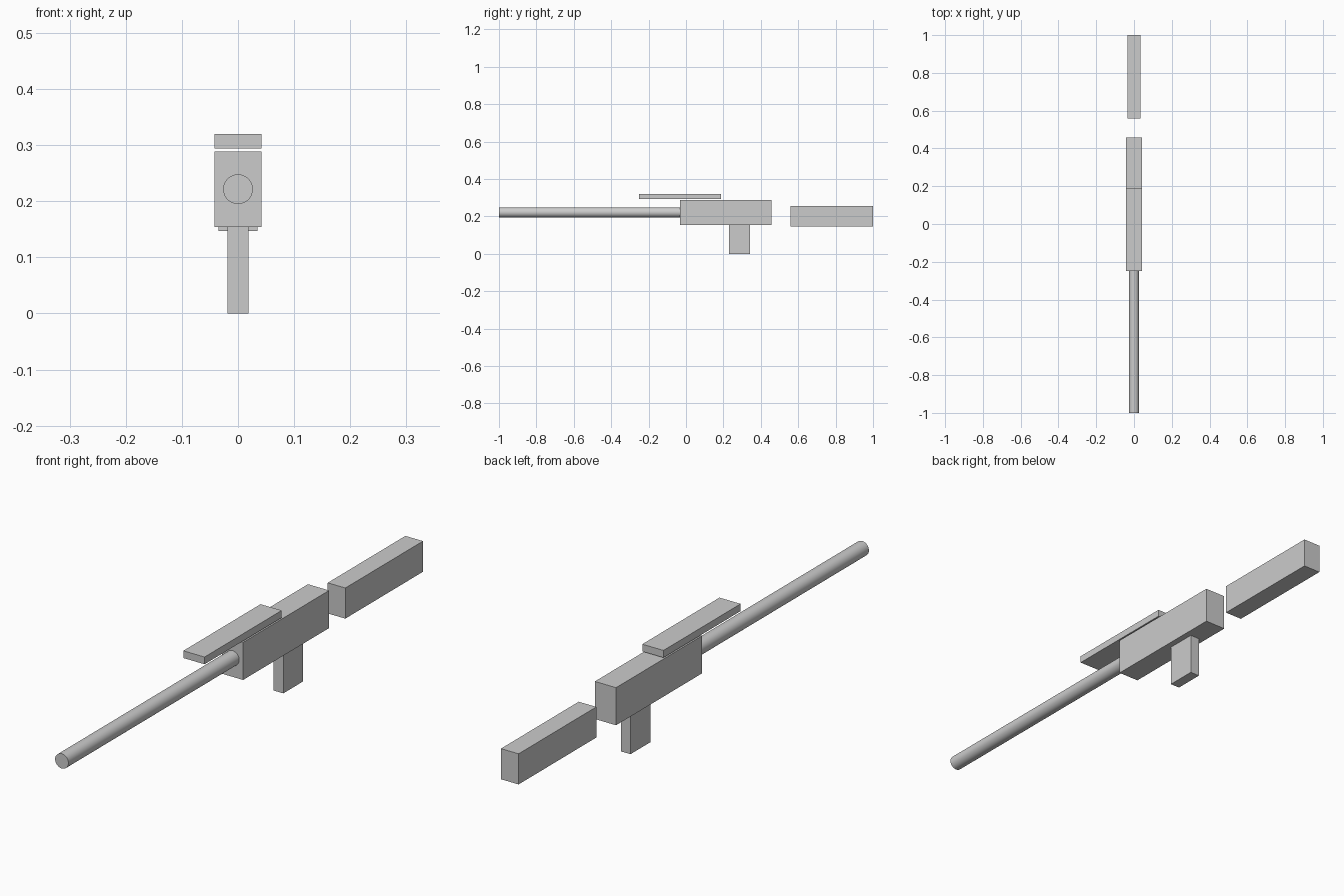
import bpy
import math

if "Cube" in bpy.data.objects:
    bpy.data.objects.remove(bpy.data.objects["Cube"])


def box(name, x, y, z):
    """Box from a half width in x and (min, max) ranges in y and z."""
    bpy.ops.mesh.primitive_cube_add(
        size=1, location=(0, (y[0] + y[1]) / 2, (z[0] + z[1]) / 2))
    obj = bpy.context.object
    obj.name = name
    obj.scale = (2 * x, y[1] - y[0], z[1] - z[0])
    bpy.ops.object.transform_apply(location=False, rotation=False, scale=True)
    return obj


# Main body, top rail, grip and detached rear stock
box("receiver", 0.042, (-0.031, 0.457), (0.154, 0.289))
box("top_rail", 0.042, (-0.250, 0.188), (0.294, 0.320))
box("grip", 0.019, (0.230, 0.342), (0.0, 0.156))
box("stock", 0.035, (0.559, 1.0), (0.147, 0.257))

# Round barrel running forward from the receiver
front, back = -1.0, -0.02
bpy.ops.mesh.primitive_cylinder_add(
    vertices=32, radius=0.0265, depth=back - front,
    location=(0, (front + back) / 2, 0.2215), rotation=(math.pi / 2, 0, 0))
barrel = bpy.context.object
barrel.name = "barrel"
bpy.ops.object.transform_apply(location=False, rotation=True, scale=False)
bpy.ops.object.shade_smooth_by_angle(angle=math.radians(30))
